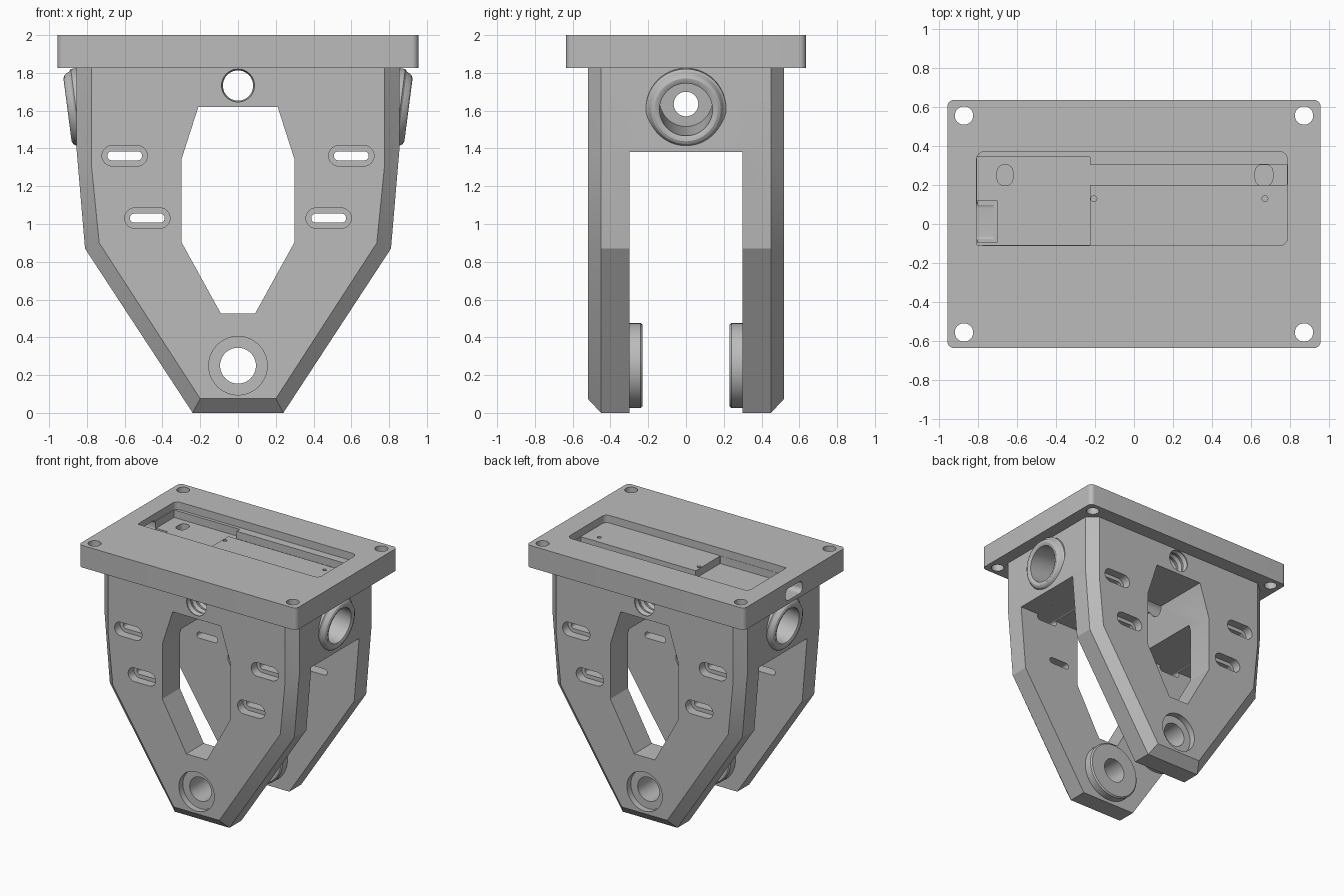
import bpy, bmesh, math
from mathutils import Vector, Matrix

if "Cube" in bpy.data.objects:
    bpy.data.objects.remove(bpy.data.objects["Cube"])

grey = bpy.data.materials.new("plain grey")
grey.use_nodes = True
grey.diffuse_color = (0.5, 0.5, 0.5, 1)
grey.node_tree.nodes["Principled BSDF"].inputs["Base Color"].default_value = (0.5, 0.5, 0.5, 1)


def loft(name, rings):
    """Closed solid through equal-length rings of points."""
    bm = bmesh.new()
    loops = [[bm.verts.new(p) for p in ring] for ring in rings]
    n = len(loops[0])
    for a, b in zip(loops, loops[1:]):
        for i in range(n):
            j = (i + 1) % n
            bm.faces.new((a[i], a[j], b[j], b[i]))
    bm.faces.new(loops[0])
    bm.faces.new(loops[-1])
    bmesh.ops.recalc_face_normals(bm, faces=bm.faces)
    mesh = bpy.data.meshes.new(name)
    bm.to_mesh(mesh)
    bm.free()
    mesh.materials.append(grey)
    obj = bpy.data.objects.new(name, mesh)
    bpy.context.collection.objects.link(obj)
    return obj


def prism(name, pts, axis, a, b):
    place = {"x": lambda u, v, t: (t, u, v),
             "y": lambda u, v, t: (u, t, v),
             "z": lambda u, v, t: (u, v, t)}[axis]
    return loft(name, [[place(u, v, t) for u, v in pts] for t in (a, b)])


def lathe(name, profile, origin, direction, n=48):
    """Spin (radius, distance) pairs about an axis."""
    turn = Vector(direction).to_track_quat("Z", "Y").to_matrix().to_4x4()
    m = Matrix.Translation(origin) @ turn
    angles = [2 * math.pi * i / n for i in range(n)]
    return loft(name, [[m @ Vector((r * math.cos(a), r * math.sin(a), t)) for a in angles]
                       for r, t in profile])


def rounded(u0, u1, v0, v1, r, steps=8):
    """Rounded rectangle outline."""
    pts = []
    corners = [(u1 - r, v1 - r), (u0 + r, v1 - r), (u0 + r, v0 + r), (u1 - r, v0 + r)]
    for k, (cu, cv) in enumerate(corners):
        for i in range(steps + 1):
            a = math.pi / 2 * (k + i / steps)
            pts.append((cu + r * math.cos(a), cv + r * math.sin(a)))
    return pts


def combine(target, tool, operation="DIFFERENCE"):
    bpy.context.view_layer.objects.active = target
    mod = target.modifiers.new("combine", "BOOLEAN")
    mod.operation, mod.solver, mod.object = operation, "EXACT", tool
    bpy.ops.object.modifier_apply(modifier=mod.name)
    bpy.data.objects.remove(tool)


def mirrored(half):
    return half + [(-x, z) for x, z in reversed(half)]


# Tapered body with chamfered front and back
outer = mirrored([(0.24, 0), (0.81, 0.87), (0.855, 1.4), (0.855, 1.9)])
inner = mirrored([(0.20, 0.075), (0.735, 0.9), (0.775, 1.3), (0.775, 1.9)])
bracket = loft("mounting_bracket", [[(x, y, z) for x, z in outline] for y, outline in
               ((-0.52, inner), (-0.45, outer), (0.45, outer), (0.52, inner))])

# Top plate
plate = prism("top_plate", rounded(-0.955, 0.955, -0.635, 0.635, 0.035), "z", 1.825, 2)
combine(bracket, plate, "UNION")

# Tilted side bosses
for s in (-1, 1):
    boss = lathe("side_boss", [(0.215, -0.08), (0.212, 0.0), (0.2, 0.01), (0.193, 0.025),
                               (0.183, 0.038), (0.168, 0.045), (0.152, 0.043), (0.14, 0.036)],
                 (s * 0.858, 0, 1.61), (s, 0, -0.13), 64)
    combine(bracket, boss, "UNION")

# Gap between the two arms, and the window through them
combine(bracket, prism("arm_gap", [(-0.3, -0.1), (0.3, -0.1), (0.3, 1.38), (-0.3, 1.38)],
                       "x", -1.2, 1.2))
window = mirrored([(0.09, 0.525), (0.3, 0.905), (0.3, 1.34), (0.21, 1.62)])
combine(bracket, prism("window", window, "y", -1, 1))

# Pivot rings inside the arms, with bores and outer recesses
for s in (-1, 1):
    ring = lathe("pivot_ring", [(0.225, -0.03), (0.225, 0.06), (0.215, 0.07)],
                 (0, s * 0.3, 0.25), (0, -s, 0), 64)
    combine(bracket, ring, "UNION")
    combine(bracket, lathe("pivot_recess", [(0.155, 0), (0.155, 0.2)],
                           (0, s * 0.47, 0.25), (0, s, 0)))
combine(bracket, lathe("pivot_bore", [(0.095, -1), (0.095, 1)], (0, 0, 0.25), (0, 1, 0)))

# Recessed strap slots
for x, z in ((0.6, 1.361), (0.48, 1.031)):
    for s in (-1, 1):
        cx = s * x
        combine(bracket, prism("slot", rounded(cx - 0.092, cx + 0.092, z - 0.024, z + 0.024, 0.0235),
                               "y", -1, 1))
        for side in (-1, 1):
            combine(bracket, prism("slot_recess",
                                   rounded(cx - 0.12, cx + 0.12, z - 0.054, z + 0.054, 0.0535),
                                   "y", side * 0.45, side * 0.6))

# Side bores and the narrow channel joining them
for s in (-1, 1):
    combine(bracket, lathe("side_bore", [(0.14, -0.35), (0.14, 0.3)],
                           (s * 0.858, 0, 1.61), (s, 0, -0.13), 64))
combine(bracket, lathe("cross_channel", [(0.065, -0.7), (0.065, 0.7)], (0, 0, 1.635), (1, 0, 0)))

# Ribbed threaded hole from front to back
count = 40
ribs = [(0.09 if i % 2 else 0.08, -0.6 + 1.2 * i / count) for i in range(count + 1)]
combine(bracket, lathe("threaded_hole", ribs, (0, 0, 1.733), (0, 1, 0)))

# Corner screw holes
for x in (-0.87, 0.87):
    for y in (-0.555, 0.555):
        combine(bracket, lathe("screw_hole", [(0.047, -0.5), (0.047, 0.5)], (x, y, 1.9), (0, 0, 1), 32))

# Stepped pocket in the plate: shallow tray, deep bay, groove and port notch
for u0, u1, v0, v1, r, floor in ((-0.805, 0.785, -0.11, 0.37, 0.04, 1.94),
                                 (-0.803, -0.225, -0.108, 0.345, 0.004, 1.88),
                                 (-0.3, 0.783, 0.2, 0.305, 0.004, 1.881),
                                 (-0.802, -0.7, -0.095, 0.12, 0.004, 1.86),
                                 (-0.7, -0.62, 0.197, 0.303, 0.035, 1.7),
                                 (0.62, 0.71, 0.197, 0.303, 0.035, 1.7)):
    combine(bracket, prism("pocket", rounded(u0, u1, v0, v1, r), "z", floor, 2.1))
for x in (-0.205, 0.67):
    combine(bracket, lathe("pilot_hole", [(0.015, 0), (0.015, 0.3)], (x, 0.13, 1.87), (0, 0, 1), 16))

# Port opening in the plate's end
combine(bracket, prism("port", rounded(-0.095, 0.115, 1.855, 1.95, 0.035), "x", -1.1, -0.72))

# Smooth the round parts, keep hard edges
bpy.ops.object.select_all(action="DESELECT")
bracket.select_set(True)
bpy.context.view_layer.objects.active = bracket
bpy.ops.object.shade_smooth_by_angle(angle=math.radians(25))
